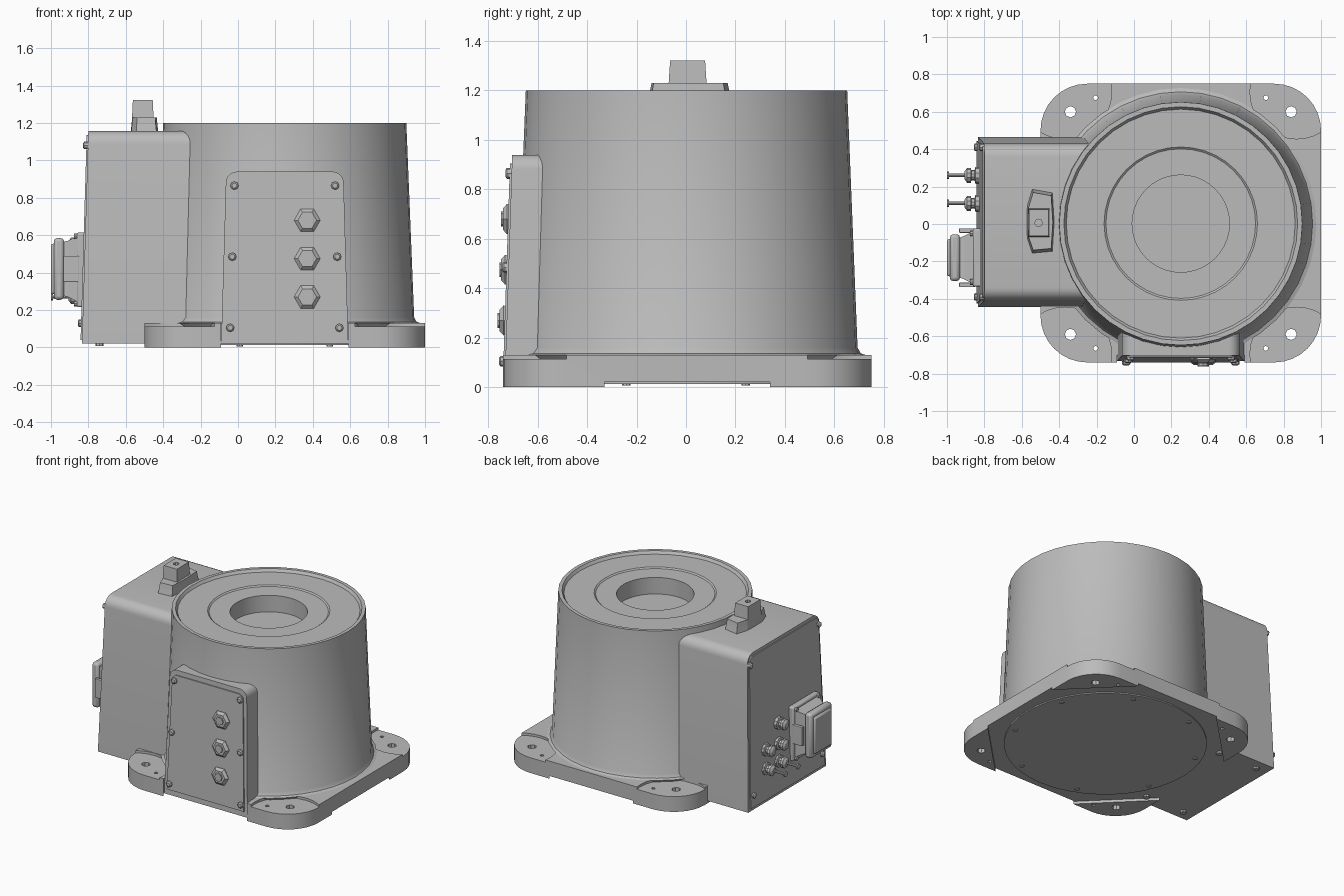
import bpy, bmesh, math
from mathutils import Vector, Matrix

if "Cube" in bpy.data.objects:
    bpy.data.objects.remove(bpy.data.objects["Cube"], do_unlink=True)

grey = bpy.data.materials.new("cast grey")
grey.use_nodes = True
grey.diffuse_color = (0.5, 0.5, 0.5, 1)
grey.node_tree.nodes["Principled BSDF"].inputs["Base Color"].default_value = (0.5, 0.5, 0.5, 1)

CX = 0.25           # axis of the round body
TAU = math.tau


def finish(name, bm, bevel=0.0):
    bmesh.ops.remove_doubles(bm, verts=bm.verts, dist=1e-5)
    bmesh.ops.recalc_face_normals(bm, faces=bm.faces)
    me = bpy.data.meshes.new(name)
    bm.to_mesh(me)
    bm.free()
    me.materials.append(grey)
    ob = bpy.data.objects.new(name, me)
    bpy.context.collection.objects.link(ob)
    if bevel:
        mod = ob.modifiers.new("bevel", "BEVEL")
        mod.width, mod.segments = bevel, 2
    return ob


def smooth(ob, deg=30):
    bpy.ops.object.select_all(action="DESELECT")
    ob.select_set(True)
    bpy.context.view_layer.objects.active = ob
    bpy.ops.object.shade_smooth_by_angle(angle=math.radians(deg))


def loft(name, rings, bevel=0.0):
    """Skin closed rings of equal length and cap both ends."""
    bm = bmesh.new()
    rows = [[bm.verts.new(p) for p in ring] for ring in rings]
    n = len(rows[0])
    for a, b in zip(rows, rows[1:]):
        for i in range(n):
            j = (i + 1) % n
            bm.faces.new((a[i], a[j], b[j], b[i]))
    bm.faces.new(rows[0])
    bm.faces.new(rows[-1])
    return finish(name, bm, bevel)


def box(name, x, y, z, bevel=0.0, top=1.0):
    """Box from ranges; top scales the upper face in x and y."""
    mx, my = sum(x) / 2, sum(y) / 2
    hx, hy = (x[1] - x[0]) / 2, (y[1] - y[0]) / 2
    corners = [(-1, -1), (1, -1), (1, 1), (-1, 1)]
    return loft(name, [[(mx + sx * hx * s, my + sy * hy * s, h) for sx, sy in corners]
                       for h, s in ((z[0], 1), (z[1], top))], bevel)


def turned(name, base, axis, profile, sides=12):
    """Spin (radius, height) points around an axis starting at base."""
    rot = Vector(axis).to_track_quat("Z", "Y")
    rings = [[Vector(base) + rot @ Vector((r * math.cos(TAU * i / sides), r * math.sin(TAU * i / sides), h))
              for i in range(sides)] for r, h in profile]
    return loft(name, rings)


def cut(ob, cutter):
    cutter.hide_render = True
    mod = ob.modifiers.new("cut", "BOOLEAN")
    mod.operation, mod.object, mod.solver = "DIFFERENCE", cutter, "EXACT"
    bpy.context.view_layer.objects.active = ob
    bpy.ops.object.modifier_apply(modifier=mod.name)
    bpy.data.objects.remove(cutter, do_unlink=True)


def arch(wide, narrow, z0, z1, r, steps=6):
    """Tapered outline with rounded upper corners."""
    pts = [(-wide, z0), (wide, z0)]
    for side in (0, 1):
        for i in range(steps + 1):
            a = math.pi / 2 * (i / steps + side)
            sx = -1 if side else 1
            pts.append((sx * (narrow - r) + r * math.cos(a), z1 - r + r * math.sin(a)))
    return pts


def housing(name, place, outline, depth, slope, back):
    """Extrude an outline outward to a leaning face."""
    return loft(name, [[place(u, back, z) for u, z in outline],
                       [place(u, depth - slope * z, z) for u, z in outline]])


def on_front(u, d, z):
    return (CX + u, -d, z)


def on_end(u, d, z):
    return (-d, 0.01 + u, z)


# Foot plate with rounded corners, recessed underside, pads and bolt holes
plate_outline = []
for q, (sx, sy) in enumerate(((1, 1), (-1, 1), (-1, -1), (1, -1))):
    for i in range(9):
        a = math.pi / 2 * (q + i / 8)
        plate_outline.append((CX + sx * 0.5 + 0.25 * math.cos(a), 0.005 + sy * 0.495 + 0.25 * math.sin(a)))
plate = loft("foot_plate", [[(x, y, z) for x, y in plate_outline] for z in (0, 0.13)])
cut(plate, turned("underside_cutter", (CX, 0.005, -0.1), (0, 0, 1), [(1.085, 0), (1.085, 0.12)], 4))
cut(plate, box("panel_notch_cutter", (-0.09, 0.59), (-0.9, -0.70), (-0.1, 0.3)))
for sx in (-1, 1):
    for sy in (-1, 1):
        for label, dx, dy, z, r, n in (("pad", 0.62, 0.7, 0.113, 0.25, 32), ("bolt", 0.59, 0.595, -0.1, 0.03, 8),
                                       ("pin", 0.455, 0.67, -0.1, 0.013, 8)):
            cut(plate, turned(label + "_cutter", (CX + sx * dx, 0.005 + sy * dy, z), (0, 0, 1),
                              [(r, 0), (r, 0.4)], n))
smooth(plate)

# Round body with dished top and central bore
body = turned("round_body", (CX, 0.002, 0), (0, 0, 1),
              [(0.66, 0.05), (0.725, 0.13), (0.705, 0.137), (0.692, 0.16), (0.65, 1.2), (0.625, 1.2), (0.612, 1.18),
               (0.41, 1.18), (0.40, 1.172), (0.26, 1.172), (0.26, 1.05), (0.01, 1.05)], 40)
smooth(body)

# Round cover under the plate with its screws
smooth(turned("bottom_cover", (CX, 0, 0.012), (0, 0, 1), [(0.68, 0), (0.68, 0.02)], 40))
for i in range(8):
    a = TAU * (i + 0.5) / 8
    turned("cover_screw", (CX + 0.63 * math.cos(a), 0.63 * math.sin(a), 0.02), (0, 0, -1),
           [(0.017, 0), (0.017, 0.014)], 8)

# Rear cable housing and its end panel
smooth(housing("cable_housing", on_end, arch(0.455, 0.42, 0.02, 1.157, 0.07), 0.835, 0.03, 0.08))
smooth(housing("end_panel", on_end, arch(0.435, 0.405, 0.04, 1.135, 0.04), 0.843, 0.03, 0.78))
for y in (-0.39, 0.41):
    for z in (0.13, 1.08):
        turned("end_screw", on_end(y - 0.01, 0.83 - 0.03 * z, z), (-1, 0, 0),
               [(0.02, 0), (0.02, 0.025), (0.012, 0.03)], 8)
for x in (-0.74, -0.42):
    for y in (-0.37, 0.39):
        turned("underside_screw", (x, y, 0.03), (0, 0, -1), [(0.022, 0), (0.022, 0.023)], 8)

# Front service housing, panel, screws and plugs
smooth(housing("service_housing", on_front, arch(0.34, 0.315, 0.02, 0.94, 0.06), 0.734, 0.033, 0.4))
smooth(housing("service_panel", on_front, arch(0.315, 0.29, 0.06, 0.905, 0.04), 0.742, 0.033, 0.66))
for side in (-1, 1):
    for z in (0.105, 0.485, 0.865):
        turned("panel_screw", on_front(side * (0.295 - 0.03 * z), 0.735 - 0.033 * z, z), (0, -1, 0),
               [(0.022, 0), (0.022, 0.018), (0.014, 0.024)], 8)
for z in (0.27, 0.475, 0.68):
    base = on_front(0.12, 0.735 - 0.033 * z, z)
    turned("plug_nut", base, (0, -1, 0), [(0.065, 0), (0.07, 0.012), (0.05, 0.028)], 6)
    turned("plug_core", base, (0, -1, 0), [(0.03, 0), (0.03, 0.036)], 8)

# Lifting block on the cable housing: curved base below a square post
base_outline = [(-0.435, -0.15), (-0.425, 0.01), (-0.435, 0.17), (-0.545, 0.19), (-0.572, 0.10),
                (-0.575, 0.01), (-0.572, -0.08), (-0.545, -0.16)]
loft("block_base", [[(-0.5 + (x + 0.5) * s, 0.01 + (y - 0.01) * s, z) for x, y in base_outline]
                    for z, s in ((1.14, 1.0), (1.195, 0.92), (1.23, 0.88))])
post = box("block_post", (-0.568, -0.45), (-0.072, 0.085), (1.2, 1.322), top=0.9)
cut(post, turned("post_hole_cutter", (-0.51, 0.006, 1.29), (0, 0, 1), [(0.02, 0), (0.02, 0.1)], 8))

# Large plug connector on the end panel
smooth(box("connector_flange", (-0.862, -0.81), (-0.335, -0.025), (0.215, 0.615), 0.01))
neck = [(-1, -1), (1, -1), (1, 1), (-1, 1)]
loft("connector_neck", [[(x, -0.18 + u * w, 0.42 + v * h) for u, v in neck]
                        for x, w, h in ((-0.86, 0.14, 0.175), (-0.91, 0.115, 0.15), (-0.95, 0.10, 0.14))])
smooth(box("connector_cap", (-0.985, -0.93), (-0.305, -0.055), (0.255, 0.585), 0.018))
smooth(box("connector_lid", (-1.0, -0.97), (-0.28, -0.08), (0.285, 0.555), 0.012))
for y in (-0.325, -0.035):
    box("connector_latch", (-0.935, -0.85), (y - 0.012, y + 0.012), (0.35, 0.49), 0.004)
for y in (-0.31, -0.05):
    for z in (0.235, 0.595):
        turned("flange_screw", (-0.855, y, z), (-1, 0, 0), [(0.015, 0), (0.015, 0.022)], 8)

# Small round sockets, the lowest pair with thin stems
for y, z, stem in ((0.26, 0.41, False), (0.11, 0.55, False), (0.11, 0.40, False), (0.26, 0.27, True), (0.11, 0.27, True)):
    smooth(turned("small_socket", (-0.82, y, z), (-1, 0, 0),
                  [(0.045, 0), (0.045, 0.028), (0.028, 0.032), (0.028, 0.05), (0.04, 0.052),
                   (0.04, 0.072), (0.022, 0.085)], 10))
    if stem:
        turned("socket_stem", (-0.89, y, z), (-1, 0, 0), [(0.009, 0), (0.009, 0.1), (0.02, 0.1), (0.02, 0.11)], 8)
